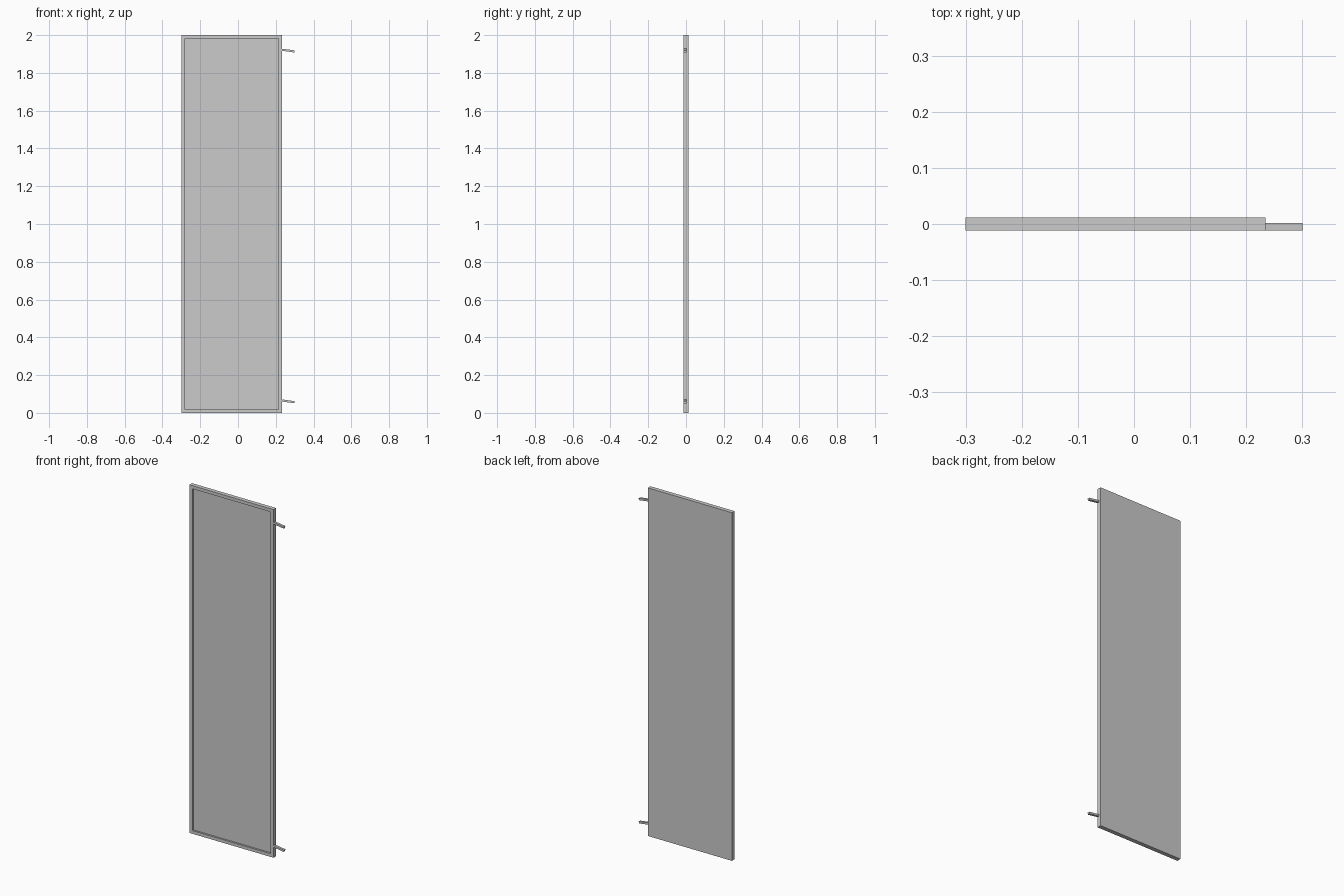
import bpy, bmesh, math
from mathutils import Matrix

if "Cube" in bpy.data.objects:
    bpy.data.objects.remove(bpy.data.objects["Cube"])

X0, X1 = -0.30, 0.234      # panel left / right
Y0, Y1 = -0.012, 0.012     # panel front / back
H = 2.0


def box(bm, size, matrix):
    bmesh.ops.create_cube(bm, size=1, matrix=matrix @ Matrix.Diagonal((*size, 1)))


def finish(name, bm):
    me = bpy.data.meshes.new(name)
    bm.to_mesh(me)
    bm.free()
    ob = bpy.data.objects.new(name, me)
    bpy.context.collection.objects.link(ob)
    return ob


# Door leaf with a shallow recess framed on the front
bm = bmesh.new()
box(bm, (X1 - X0, Y1 - Y0, H), Matrix.Translation(((X0 + X1) / 2, 0, H / 2)))
bm.normal_update()
front = [f for f in bm.faces if f.normal.y < -0.9]
bmesh.ops.inset_region(bm, faces=front, thickness=0.026)
inner = bmesh.ops.extrude_face_region(bm, geom=front)
bmesh.ops.delete(bm, geom=front, context='FACES_ONLY')
bmesh.ops.translate(bm, vec=(0, 0.01, 0),
                    verts=[v for v in inner['geom'] if isinstance(v, bmesh.types.BMVert)])
bmesh.ops.recalc_face_normals(bm, faces=bm.faces)
finish("door_panel", bm)

# Slanted hinge pins on the right edge
for name, z in (("upper_pin", 1.918), ("lower_pin", 0.061)):
    bm = bmesh.new()
    m = Matrix.Translation((0.2665, -0.0053, z)) @ Matrix.Rotation(math.radians(8), 4, 'Y')
    box(bm, (0.066, 0.0134, 0.011), m)
    finish(name, bm)
